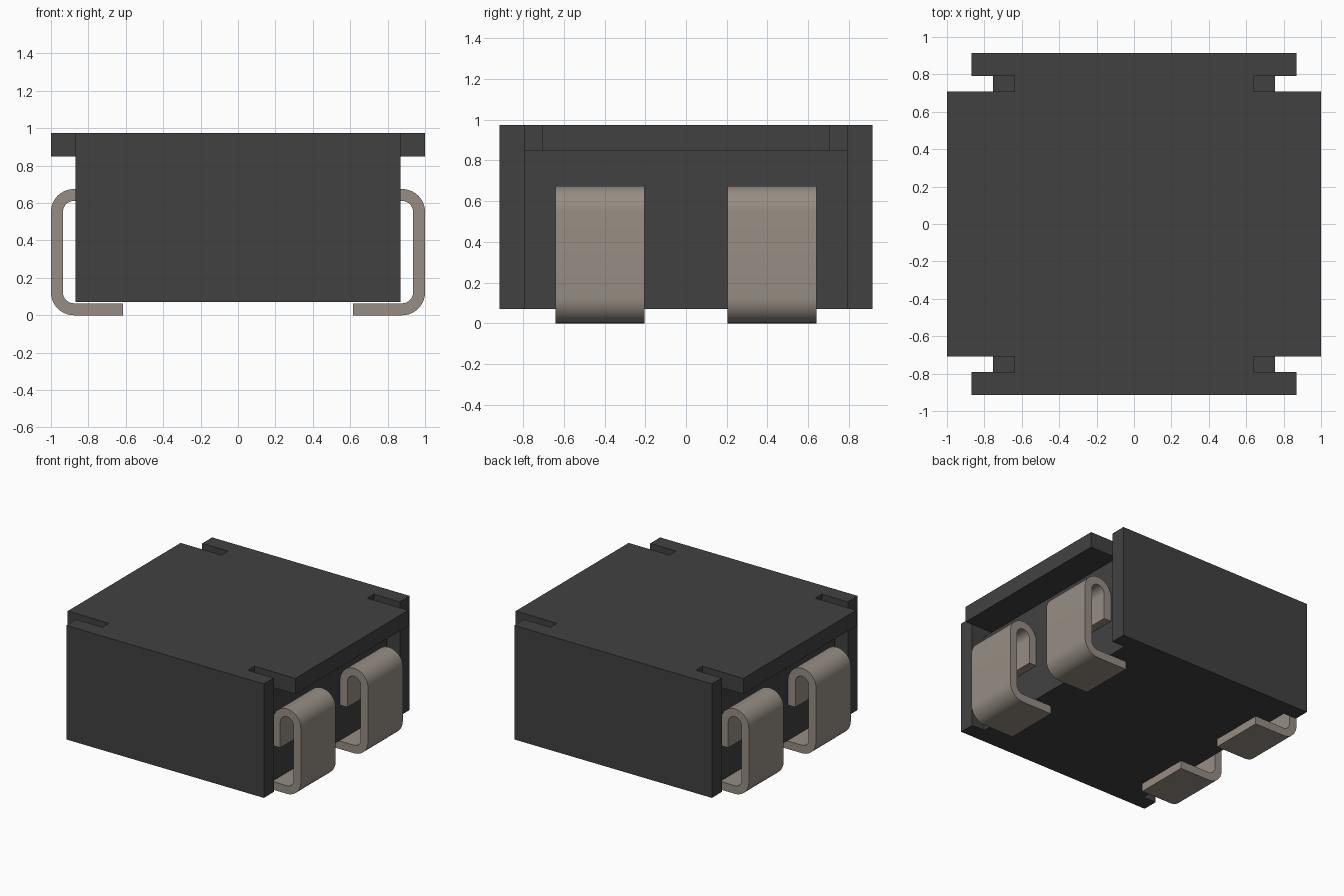
import bpy, bmesh, math
from mathutils import Vector

if "Cube" in bpy.data.objects:
    bpy.data.objects.remove(bpy.data.objects["Cube"], do_unlink=True)


def material(name, rgb):
    m = bpy.data.materials.new(name)
    m.use_nodes = True
    color = (*rgb, 1)
    m.diffuse_color = color
    m.node_tree.nodes["Principled BSDF"].inputs["Base Color"].default_value = color
    return m


black = material("black plastic", (0.053, 0.053, 0.053))
metal = material("tinned metal", (0.31, 0.27, 0.23))


def prism(name, points, direction, mat):
    """Extrude a closed 3D outline along a direction."""
    bm = bmesh.new()
    face = bm.faces.new([bm.verts.new(p) for p in points])
    result = bmesh.ops.extrude_face_region(bm, geom=[face], use_keep_orig=True)
    moved = [g for g in result["geom"] if isinstance(g, bmesh.types.BMVert)]
    bmesh.ops.translate(bm, verts=moved, vec=Vector(direction))
    bmesh.ops.recalc_face_normals(bm, faces=bm.faces)
    mesh = bpy.data.meshes.new(name)
    bm.to_mesh(mesh)
    bm.free()
    obj = bpy.data.objects.new(name, mesh)
    bpy.context.collection.objects.link(obj)
    mesh.materials.append(mat)
    return obj


def four_way(quarter, z):
    """Mirror a quarter outline, listed from the x side to the y side, into a full one."""
    half = quarter + [(-x, y) for x, y in reversed(quarter)]
    return [(x, y, z) for x, y in half + [(-x, -y) for x, y in half]]


BASE, LEDGE, TOP = 0.07, 0.85, 0.975
WALL_X, WALL_IN, WALL_OUT = 0.868, 0.79, 0.915
CORE_X, SLOT_X, LID_Y = 0.755, 0.64, 0.708

# Body: recessed core between end walls, with an overhanging notched lid
wall_end = [(WALL_X, WALL_IN), (WALL_X, WALL_OUT)]
body = prism("body", four_way([(CORE_X, WALL_IN)] + wall_end, BASE),
             (0, 0, LEDGE - BASE), black)
lid = prism("lid_helper",
            four_way([(1, LID_Y), (SLOT_X, LID_Y), (SLOT_X, WALL_IN)] + wall_end, LEDGE),
            (0, 0, TOP - LEDGE), black)
union = body.modifiers.new("join lid", "BOOLEAN")
union.operation = "UNION"
union.solver = "EXACT"
union.object = lid
bpy.context.view_layer.objects.active = body
bpy.ops.object.modifier_apply(modifier=union.name)
bpy.data.objects.remove(lid, do_unlink=True)

# Merge the coplanar faces left by the join
bm = bmesh.new()
bm.from_mesh(body.data)
bmesh.ops.remove_doubles(bm, verts=bm.verts, dist=0.0001)
bmesh.ops.dissolve_limit(bm, angle_limit=0.01, verts=bm.verts, edges=bm.edges)
bm.to_mesh(body.data)
bm.free()

# Terminals: bent strips with a hooked top and a flat foot
THICK, RADIUS, HEIGHT = 0.064, 0.1225, 0.675
FOOT_X, HOOK_Z, STEPS = 0.615, 0.35, 10


def arc(cx, cz, r, start, end):
    angles = [math.radians(start + (end - start) * i / STEPS) for i in range(STEPS + 1)]
    return [(cx + r * math.cos(a), cz + r * math.sin(a)) for a in angles]


def strip_side(r, foot_z, hook_x):
    cx = 1 - RADIUS
    return ([(FOOT_X, foot_z)] + arc(cx, RADIUS, r, -90, 0)
            + arc(cx, HEIGHT - RADIUS, r, 0, 90)
            + arc(cx, HEIGHT - RADIUS, r, 90, 180)[1:] + [(hook_x, HOOK_Z)])


outer = strip_side(RADIUS, 0, 1 - 2 * RADIUS)
inner = strip_side(RADIUS - THICK, THICK, 1 - 2 * RADIUS + THICK)
profile = outer + inner[::-1]

for side, sx in (("left", 1), ("right", -1)):
    for end, y in (("front", -0.64), ("back", 0.203)):
        lead = prism(f"{end}_{side}_terminal", [(sx * x, y, z) for x, z in profile],
                     (0, 0.437, 0), metal)
        bpy.ops.object.select_all(action="DESELECT")
        lead.select_set(True)
        bpy.context.view_layer.objects.active = lead
        bpy.ops.object.shade_smooth_by_angle(angle=math.radians(30))
